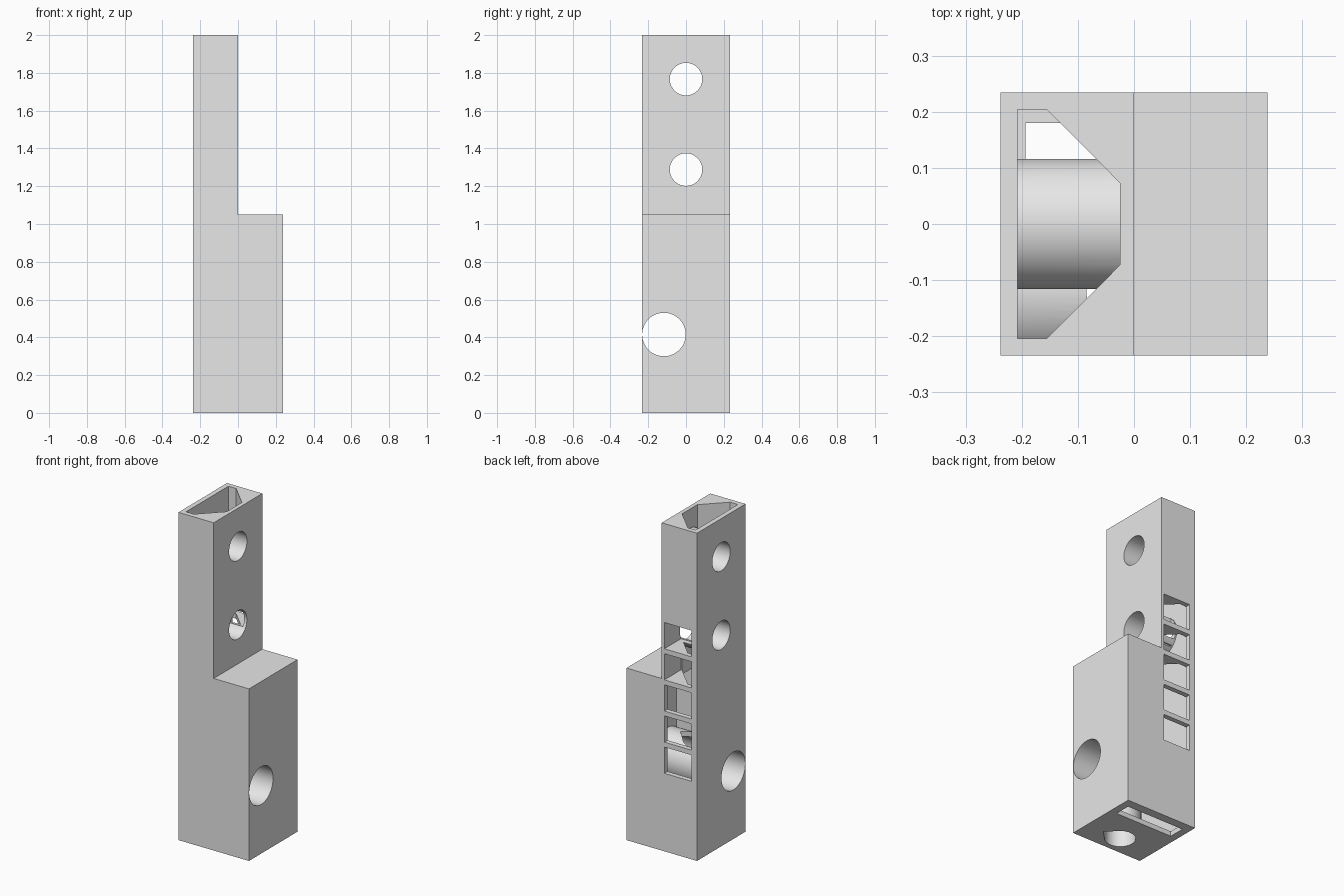
import bpy
import math

old = bpy.data.objects.get("Cube")
if old:
    bpy.data.objects.remove(old, do_unlink=True)

grey = bpy.data.materials.new("light_grey")
grey.use_nodes = True
grey.diffuse_color = (0.8, 0.8, 0.8, 1)
grey.node_tree.nodes["Principled BSDF"].inputs["Base Color"].default_value = (0.8, 0.8, 0.8, 1)

WALL = 0.03
AXES = {"x": lambda a, b, h: (h, a, b),
        "y": lambda a, b, h: (a, h, b),
        "z": lambda a, b, h: (a, b, h)}


def prism(name, outline, start, end, axis):
    """Extrude a 2D outline along one axis."""
    n = len(outline)
    place = AXES[axis]
    verts = [place(a, b, h) for h in (start, end) for a, b in outline]
    faces = [list(range(n))[::-1], list(range(n, 2 * n))]
    faces += [[i, (i + 1) % n, n + (i + 1) % n, n + i] for i in range(n)]
    mesh = bpy.data.meshes.new(name)
    mesh.from_pydata(verts, [], faces)
    if axis == "y":
        mesh.flip_normals()
    mesh.materials.append(grey)
    obj = bpy.data.objects.new(name, mesh)
    bpy.context.collection.objects.link(obj)
    return obj


def rect(a0, a1, b0, b1):
    return [(a0, b0), (a1, b0), (a1, b1), (a0, b1)]


def circle(a, b, r, n=64):
    return [(a + r * math.cos(math.tau * i / n), b + r * math.sin(math.tau * i / n))
            for i in range(n)]


def teardrop(a, b, r, n=48):
    """Circle whose side towards +a runs out to a right-angled tip."""
    arc = [math.pi / 4 + 1.5 * math.pi * i / n for i in range(n + 1)]
    return [(a + r * math.cos(t), b + r * math.sin(t)) for t in arc] + [(a + r * math.sqrt(2), b)]


def combine(target, tool, operation):
    mod = target.modifiers.new(operation.title(), "BOOLEAN")
    mod.operation = operation
    mod.solver = "EXACT"
    mod.object = tool
    bpy.context.view_layer.objects.active = target
    bpy.ops.object.modifier_apply(modifier=mod.name)
    bpy.data.objects.remove(tool, do_unlink=True)


# Stepped outer block
L, R, D, STEP = -0.238, 0.238, 0.234, 1.05
profile = [(L, 0), (R, 0), (R, STEP), (0, STEP), (0, 2), (L, 2)]
body = prism("stepped_housing", profile, -D, D, "y")

# Inner space: wide lower chamber and chamfered upper channel
inner = D - WALL
x0, x1 = L + WALL, -0.025
cavity = prism("cavity", rect(x0, R - WALL, -inner, inner), WALL, STEP - WALL, "z")
channel = [(x0, -inner), (-0.155, -inner), (x1, -0.073),
           (x1, 0.073), (-0.155, inner), (x0, inner)]
combine(cavity, prism("channel", channel, 0.9, 2.1, "z"), "UNION")

# Cross holes (y, z, radius); each keeps a sleeve through the inner space
holes = [(0, 1.767, 0.086), (0, 1.288, 0.086), (-0.117, 0.415, 0.115)]
for y, z, r in holes:
    combine(cavity, prism("sleeve", circle(y, z, r + WALL), -0.5, 0.5, "x"), "DIFFERENCE")

# Sleeve of the upright bore
BORE_Y, BORE_R = -0.117, 0.085
combine(cavity, prism("bore_sleeve", teardrop(0, BORE_Y, BORE_R + WALL), -0.1, 0.42, "z"),
        "DIFFERENCE")
combine(body, cavity, "DIFFERENCE")

for y, z, r in holes:
    combine(body, prism("hole", circle(y, z, r), -0.5, 0.5, "x"), "DIFFERENCE")
combine(body, prism("bore", teardrop(0, BORE_Y, BORE_R), -0.1, 0.7, "z"), "DIFFERENCE")

# Slot through the floor
combine(body, prism("floor_slot", rect(-0.193, 0.193, 0.082, 0.18), -0.1, 0.1, "z"), "DIFFERENCE")

# Column of five windows in the back wall
for i in range(5):
    z = 0.476 + 0.19 * i
    combine(body, prism("window", rect(-0.2, -0.018, z, z + 0.16), 0.074, 0.3, "y"), "DIFFERENCE")

# Smooth round surfaces, crisp edges
bpy.ops.object.select_all(action="DESELECT")
body.select_set(True)
bpy.context.view_layer.objects.active = body
bpy.ops.object.shade_smooth_by_angle(angle=math.radians(30))
